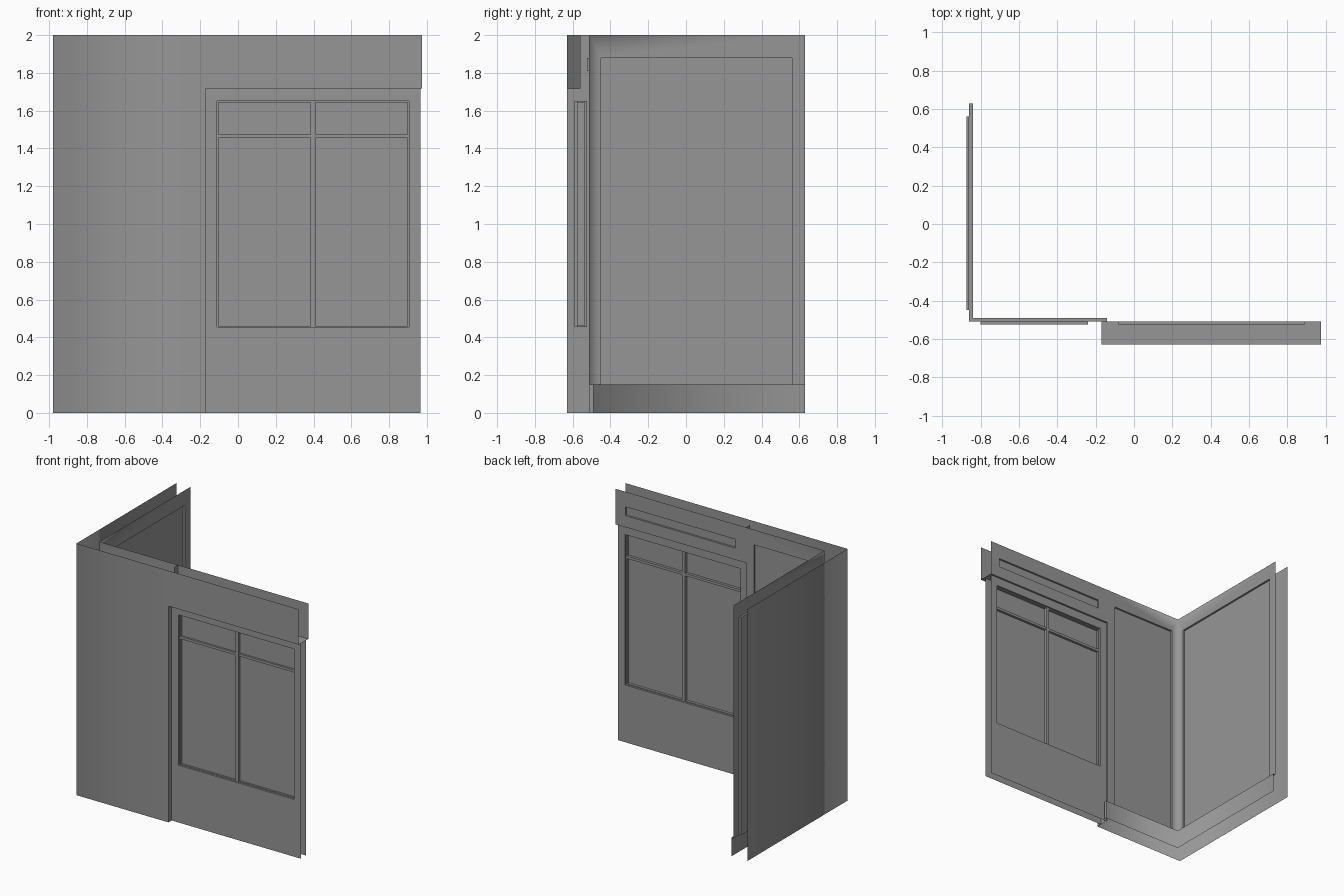
import bpy, bmesh
from mathutils import Vector

if "Cube" in bpy.data.objects:
    bpy.data.objects.remove(bpy.data.objects["Cube"])

grey = bpy.data.materials.new("dark_grey")
grey.diffuse_color = (0.305, 0.305, 0.305, 1)
grey.use_nodes = True
grey.node_tree.nodes["Principled BSDF"].inputs["Base Color"].default_value = grey.diffuse_color


def front(u, z, d):      # plane facing along y
    return Vector((u, d, z))


def side(u, z, d):       # plane facing along x
    return Vector((d, u, z))


def rect(plane, r, d):
    u0, z0, u1, z1 = r
    return [plane(u, z, d) for u, z in ((u0, z0), (u1, z0), (u1, z1), (u0, z1))]


def bridge(a, b):
    """Four quads joining two rectangular loops, skipping flat ones."""
    quads = []
    for i in range(4):
        j = (i + 1) % 4
        if (a[j] - a[i]).cross(b[i] - a[i]).length + \
                (a[j] - a[i]).cross(b[j] - a[j]).length > 1e-7:
            quads.append([a[i], a[j], b[j], b[i]])
    return quads


def sheet(name, faces, facing=None, smooth=False):
    """Surface made of faces; open ones are turned to face a direction."""
    bm = bmesh.new()
    for f in faces:
        bm.faces.new([bm.verts.new(p) for p in f])
    bmesh.ops.remove_doubles(bm, verts=bm.verts, dist=1e-4)
    bmesh.ops.recalc_face_normals(bm, faces=bm.faces)
    if facing and sum(f.calc_area() * f.normal.dot(Vector(facing)) for f in bm.faces) < 0:
        bmesh.ops.reverse_faces(bm, faces=bm.faces)
    for f in bm.faces:
        f.smooth = smooth
    me = bpy.data.meshes.new(name)
    bm.to_mesh(me)
    bm.free()
    me.materials.append(grey)
    bpy.context.collection.objects.link(bpy.data.objects.new(name, me))


def surround(plane, outer, hole, d):
    return bridge(rect(plane, outer, d), rect(plane, hole, d))


def recess(name, plane, hole, d0, d1, facing):
    b, c = rect(plane, hole, d0), rect(plane, hole, d1)
    sheet(name, bridge(b, c) + [c], facing)


def box(name, x0, x1, y0, y1, z0, z1):
    a, b = rect(front, (x0, z0, x1, z1), y0), rect(front, (x0, z0, x1, z1), y1)
    sheet(name, bridge(a, b) + [a, b])


OUT, INN, GLASS = -0.63, -0.51, -0.56
HEAD = 1.718

# outer wall skin with softly shaded corner, and header over the window
sheet("outer_wall", [
    rect(side, (OUT, 0, 0.63, HEAD), -0.98), rect(side, (OUT, HEAD, 0.63, 2), -0.98),
    rect(front, (-0.98, 0, -0.17, HEAD), OUT), rect(front, (-0.98, HEAD, -0.17, 2), OUT),
    rect(front, (-0.17, HEAD, 0.975, 2), OUT)], (-1, -1, 0), True)

# soffit and jambs around the window bay
sheet("header_soffit", [[(-0.17, OUT, HEAD), (0.975, OUT, HEAD),
                         (0.975, INN, HEAD), (-0.17, INN, HEAD)]], (0, 0, -1))
sheet("bay_jamb", [rect(side, (OUT, 0, INN, HEAD), -0.17)], (1, 0, 0))
sheet("upper_jamb", [rect(side, (GLASS, HEAD, INN, 2), -0.17)], (1, 0, 0))

# inner walls share one softly shaded corner and hold sunken panels
side_hole, front_hole = (-0.45, 0.15, 0.56, 1.88), (-0.80, 0.15, -0.24, 1.88)
sheet("inner_wall", surround(side, (INN, 0.15, 0.63, 2), side_hole, -0.86)
      + surround(front, (-0.86, 0.15, -0.17, 2), front_hole, INN), (1, 1, 0), True)
recess("side_panel", side, side_hole, -0.86, -0.875, (1, 0, 0))
recess("front_panel", front, front_hole, INN, -0.525, (0, 1, 0))

# inner header with its long sunken panel
header_hole = (-0.08, 1.81, 0.89, 1.88)
sheet("inner_header", surround(front, (-0.17, HEAD, 0.975, 2), header_hole, INN), (0, 1, 0))
recess("header_panel", front, header_hole, INN, -0.525, (0, 1, 0))

# baseboard: softly shaded faces, end cap and top
sheet("baseboard", [rect(side, (-0.49, 0, 0.63, 0.15), -0.84),
                    rect(front, (-0.84, 0, -0.14, 0.15), -0.49)], (1, 1, 0), True)
sheet("baseboard_end", [rect(side, (-0.51, 0, -0.49, 0.15), -0.14)], (1, 0, 0))
sheet("baseboard_top", [
    [(-0.84, 0.63, 0.15), (-0.86, 0.63, 0.15), (-0.86, -0.51, 0.15), (-0.84, -0.49, 0.15)],
    [(-0.84, -0.49, 0.15), (-0.86, -0.51, 0.15), (-0.14, -0.51, 0.15), (-0.14, -0.49, 0.15)]],
    (0, 0, 1))

# window surround on both sides, with a thin stepped sash
opening = (-0.11, 0.455, 0.905, 1.65)
pane = (-0.102, 0.461, 0.897, 1.642)
for name, d0, d1, s in (("outer", -0.59, -0.575, -1), ("inner", -0.525, -0.54, 1)):
    loops = [rect(front, (-0.17, 0, 0.965, HEAD), d0), rect(front, opening, d0),
             rect(front, opening, d1), rect(front, pane, d1), rect(front, pane, GLASS)]
    sheet(name + "_window_frame",
          [q for a, b in zip(loops, loops[1:]) for q in bridge(a, b)], (0, s, 0))

# glass, mullion and transom bars
sheet("window_pane", [rect(front, pane, GLASS)], (0, -1, 0))
box("mullion", 0.385, 0.41, -0.58, -0.535, 0.455, 1.65)
for i, (x0, x1) in enumerate(((-0.102, 0.385), (0.41, 0.897))):
    box(f"transom_bar_{i + 1}", x0, x1, -0.575, -0.54, 1.455, 1.475)
